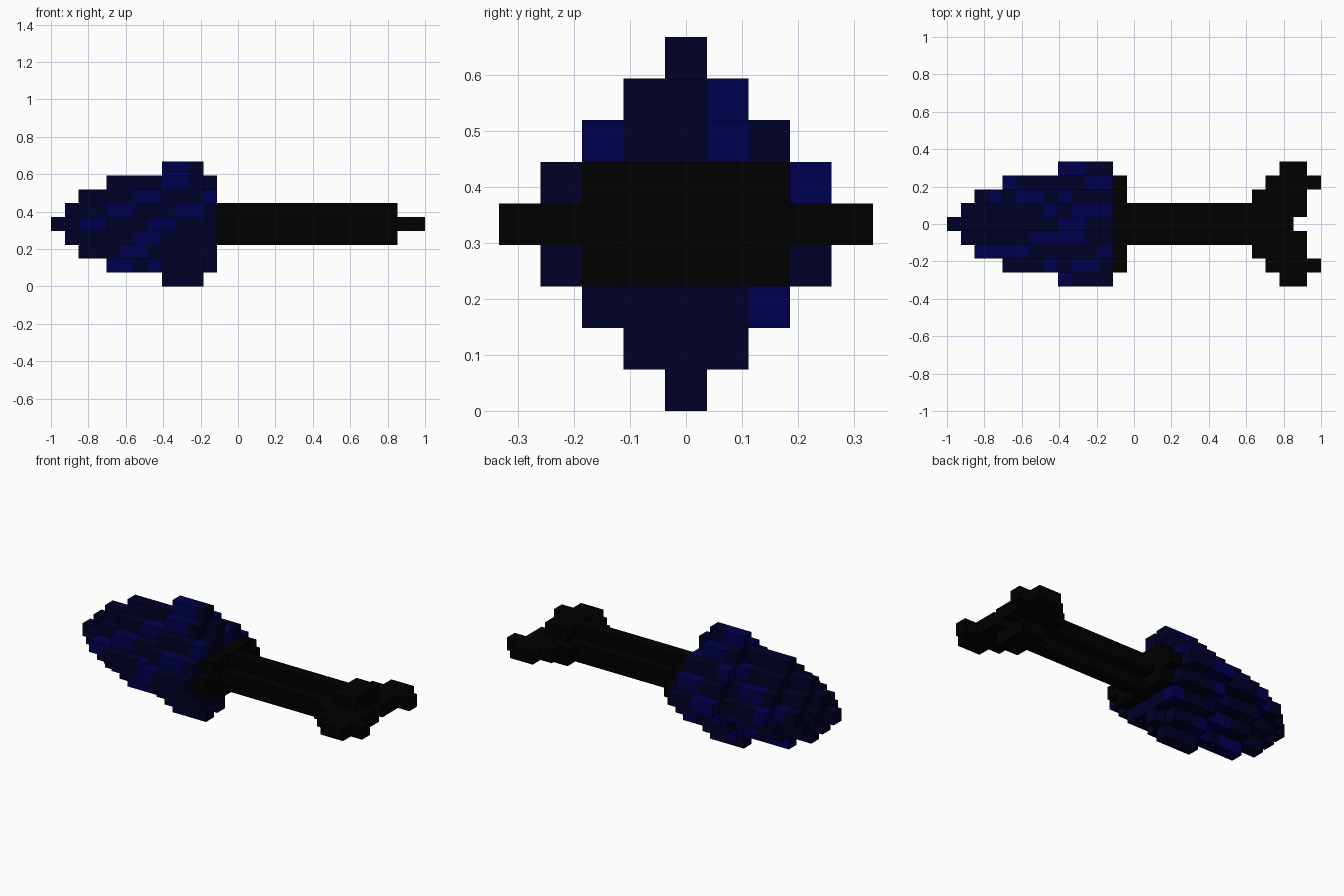
import bpy
import bmesh
from mathutils import Vector

default = bpy.data.objects.get("Cube")
if default:
    bpy.data.objects.remove(default, do_unlink=True)

S = 2 / 27                       # edge length of one block


def make_material(name, rgb):
    m = bpy.data.materials.new(name)
    m.use_nodes = True
    col = (*rgb, 1)
    m.diffuse_color = col
    m.node_tree.nodes["Principled BSDF"].inputs["Base Color"].default_value = col
    return m


black = make_material("black", (0.0, 0.0, 0.0))
navy = make_material("dark navy", (0.0, 0.0, 0.021))
blue = make_material("deep blue", (0.0, 0.0, 0.08))


def box(i0, i1, js, ks):
    """Blocks from column i0 up to i1, mirrored to both signs of js and ks."""
    return {(i, sj * j, sk * k) for i in range(i0, i1) for j in js for k in ks
            for sj in (1, -1) for sk in (1, -1)}


# Head: diamond cross-section, tapering to the tip
START = (0, 1, 2, 4, 8)          # first column of each diamond ring
head = set()
for j in range(-4, 5):
    for k in range(-4, 5):
        ring = abs(j) + abs(k)
        if ring <= 4:
            # The top and bottom edges stop one block short
            end = 11 if ring == 4 and abs(k) >= 3 else 12
            head |= {(i, j, k) for i in range(START[ring], end)}

# Collar behind the head, and a plus-shaped shaft
collar = box(12, 13, range(4), [0]) | box(12, 13, range(3), [1])
shaft = box(13, 25, [0, 1], [0]) | box(13, 25, [0], [1])

# Forked tail, with a thicker hub
tail = box(23, 25, [1], [1])
for j, i0, i1 in ((1, 25, 26), (2, 22, 26), (3, 23, 27), (4, 24, 26)):
    tail |= box(i0, i1, [j], [0])

solid = head | collar | shaft | tail

# Brighter streaks: columns for each layer, and blocks on the rear ring
STREAKS = {4: (8, 9), 3: (8, 9), 2: (6, 7), 1: (4, 5, 9, 10), 0: (2, 3, 7, 8),
           -1: (6, 7), -2: (5, 6), -3: (4, 5, 7), -4: ()}
REAR = {(1, 2), (-2, 2), (3, 1), (2, -2)}


def streak(i, j, k):
    if i == 11:
        return int((j, k) in REAR)
    shift = 1 if j > 0 else 0    # streaks sit one block further back on +y
    return int(i - shift in STREAKS[k])


def build(name, cells, mats, rule=None):
    """Mesh of the outward faces of a set of blocks."""
    bm = bmesh.new()
    for c in sorted(cells):
        centre = Vector((-1 + (c[0] + 0.5) * S, c[1] * S, (c[2] + 4.5) * S))
        for axis in range(3):
            for sign in (-1, 1):
                n = list(c)
                n[axis] += sign
                if tuple(n) in solid:
                    continue
                d = [Vector((0, 0, 0)) for _ in range(3)]
                for a in range(3):
                    d[a][a] = S / 2
                u, v = d[(axis + 1) % 3], d[(axis + 2) % 3]
                p = centre + sign * d[axis]
                quad = [p - u - v, p + u - v, p + u + v, p - u + v]
                f = bm.faces.new([bm.verts.new(q) for q in quad[::sign]])
                f.material_index = rule(*c) if rule else 0
    bmesh.ops.remove_doubles(bm, verts=bm.verts, dist=1e-4)
    me = bpy.data.meshes.new(name)
    bm.to_mesh(me)
    bm.free()
    for m in mats:
        me.materials.append(m)
    ob = bpy.data.objects.new(name, me)
    bpy.context.collection.objects.link(ob)


build("head", head, [navy, blue], streak)
build("collar", collar, [black])
build("shaft", shaft, [black])
build("tail_fork", tail, [black])
